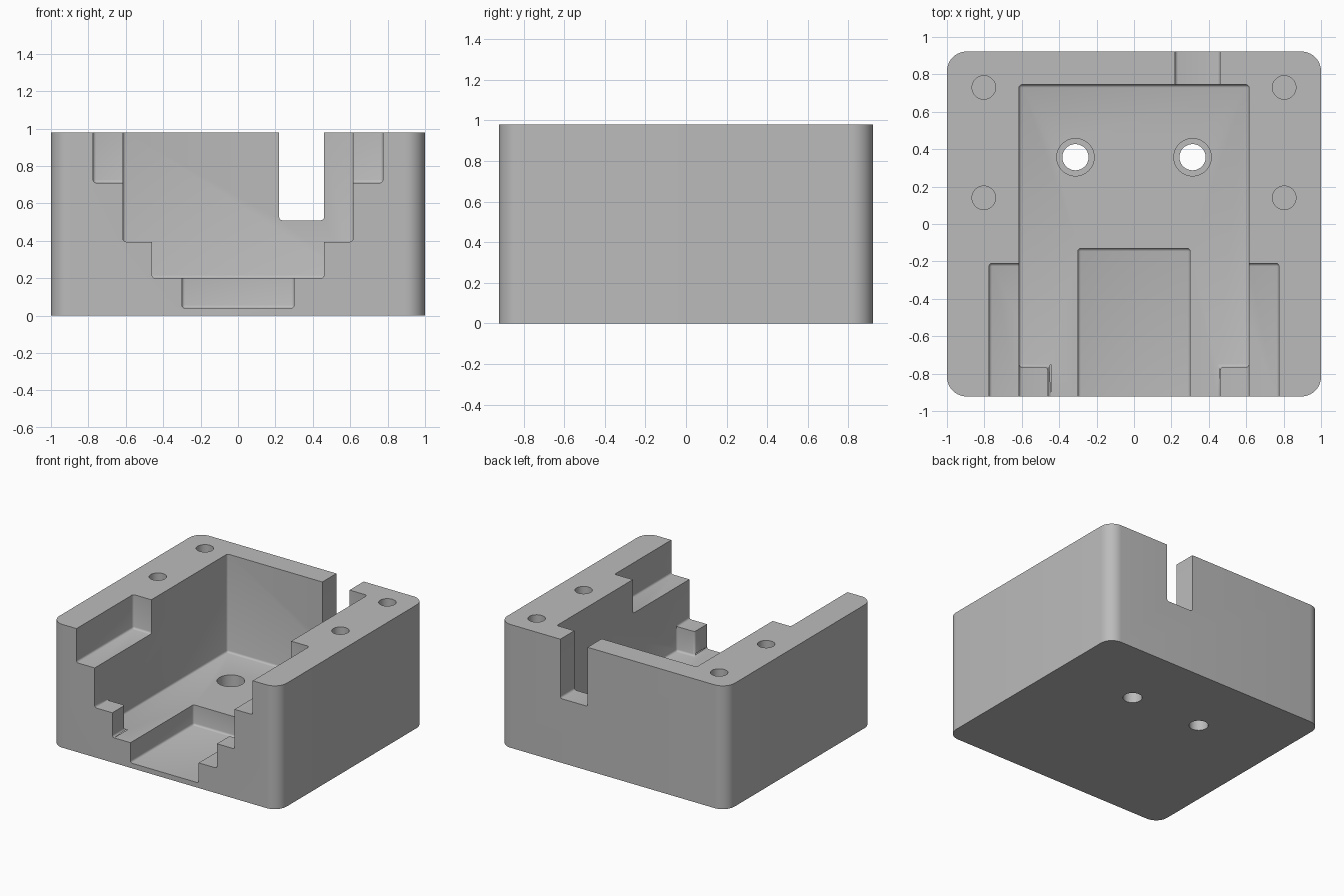
import bpy
import bmesh
from math import radians

cube = bpy.data.objects.get("Cube")
if cube:
    bpy.data.objects.remove(cube, do_unlink=True)

W, D, H = 1.0, 0.922, 0.98     # half width, half depth, height
OUT = 1.2                      # cutters run past the outer faces
FILLET = 0.016

grey = bpy.data.materials.new("plain grey")
grey.use_nodes = True
colour = (0.5, 0.5, 0.5, 1)
grey.diffuse_color = colour
grey.node_tree.nodes["Principled BSDF"].inputs["Base Color"].default_value = colour


def prism(name, outline, z0, z1, fillet=0):
    """Extrude a plan outline from z0 to z1, optionally rounding every edge."""
    bm = bmesh.new()
    base = bm.faces.new([bm.verts.new((x, y, z0)) for x, y in outline])
    top = bmesh.ops.extrude_face_region(bm, geom=[base])["geom"]
    for v in top:
        if isinstance(v, bmesh.types.BMVert):
            v.co.z = z1
    bmesh.ops.recalc_face_normals(bm, faces=bm.faces)
    if fillet:
        bmesh.ops.bevel(bm, geom=bm.edges[:], offset=fillet, segments=3,
                        profile=0.5, affect="EDGES", clamp_overlap=True)
    mesh = bpy.data.meshes.new(name)
    bm.to_mesh(mesh)
    bm.free()
    obj = bpy.data.objects.new(name, mesh)
    bpy.context.collection.objects.link(obj)
    mesh.materials.append(grey)
    return obj


def box(name, x0, x1, y0, y1, z0, z1=OUT):
    return prism(name, [(x0, y0), (x1, y0), (x1, y1), (x0, y1)], z0, z1, FILLET)


def drill(name, x, y, radius, z0, z1):
    bpy.ops.mesh.primitive_cylinder_add(vertices=48, radius=radius, depth=z1 - z0,
                                        location=(x, y, (z0 + z1) / 2))
    obj = bpy.context.object
    obj.name = name
    obj.data.materials.append(grey)
    return obj


# Outer block with rounded upright corners
housing = prism("housing", [(-W, -D), (W, -D), (W, D), (-W, D)], 0, H)
bm = bmesh.new()
bm.from_mesh(housing.data)
upright = [e for e in bm.edges if abs(e.verts[0].co.z - e.verts[1].co.z) > 0.5]
bmesh.ops.bevel(bm, geom=upright, offset=0.105, segments=10, profile=0.5, affect="EDGES")
bm.to_mesh(housing.data)
bm.free()

# Main pocket, narrowed at the front by two low posts
half = [(0.46, -OUT), (0.46, -0.765), (0.615, -0.765), (0.615, 0.745)]
outline = half + [(-x, y) for x, y in reversed(half)]
cutters = [
    prism("pocket_cutter", outline, 0.2, OUT, FILLET),
    box("post_top_cutter", -0.615, 0.615, -OUT, -0.5, 0.395),
    box("floor_recess_cutter", -0.3, 0.3, -OUT, -0.13, 0.04, 0.5),
    box("side_ledge_cutter", -0.775, 0.775, -OUT, -0.21, 0.71),
    box("rear_slot_cutter", 0.22, 0.46, 0.6, OUT, 0.51),
]

# Screw holes in the rim, counterbored through holes in the floor
for side in (-1, 1):
    for y in (0.73, 0.14):
        cutters.append(drill("rim_hole_cutter", side * 0.803, y, 0.063, 0.55, OUT))
    cutters.append(drill("floor_hole_cutter", side * 0.313, 0.357, 0.07, -0.2, 0.5))
    cutters.append(drill("counterbore_cutter", side * 0.313, 0.357, 0.1, 0.1, 0.5))

# Cut everything, then drop the helpers
bpy.context.view_layer.objects.active = housing
for cutter in cutters:
    cutter.hide_render = True
    mod = housing.modifiers.new(cutter.name, "BOOLEAN")
    mod.operation = "DIFFERENCE"
    mod.solver = "EXACT"
    mod.object = cutter
    bpy.ops.object.modifier_apply(modifier=mod.name)
for cutter in cutters:
    bpy.data.objects.remove(cutter, do_unlink=True)

bpy.ops.object.select_all(action="DESELECT")
housing.select_set(True)
bpy.context.view_layer.objects.active = housing
bpy.ops.object.shade_smooth_by_angle(angle=radians(35))
